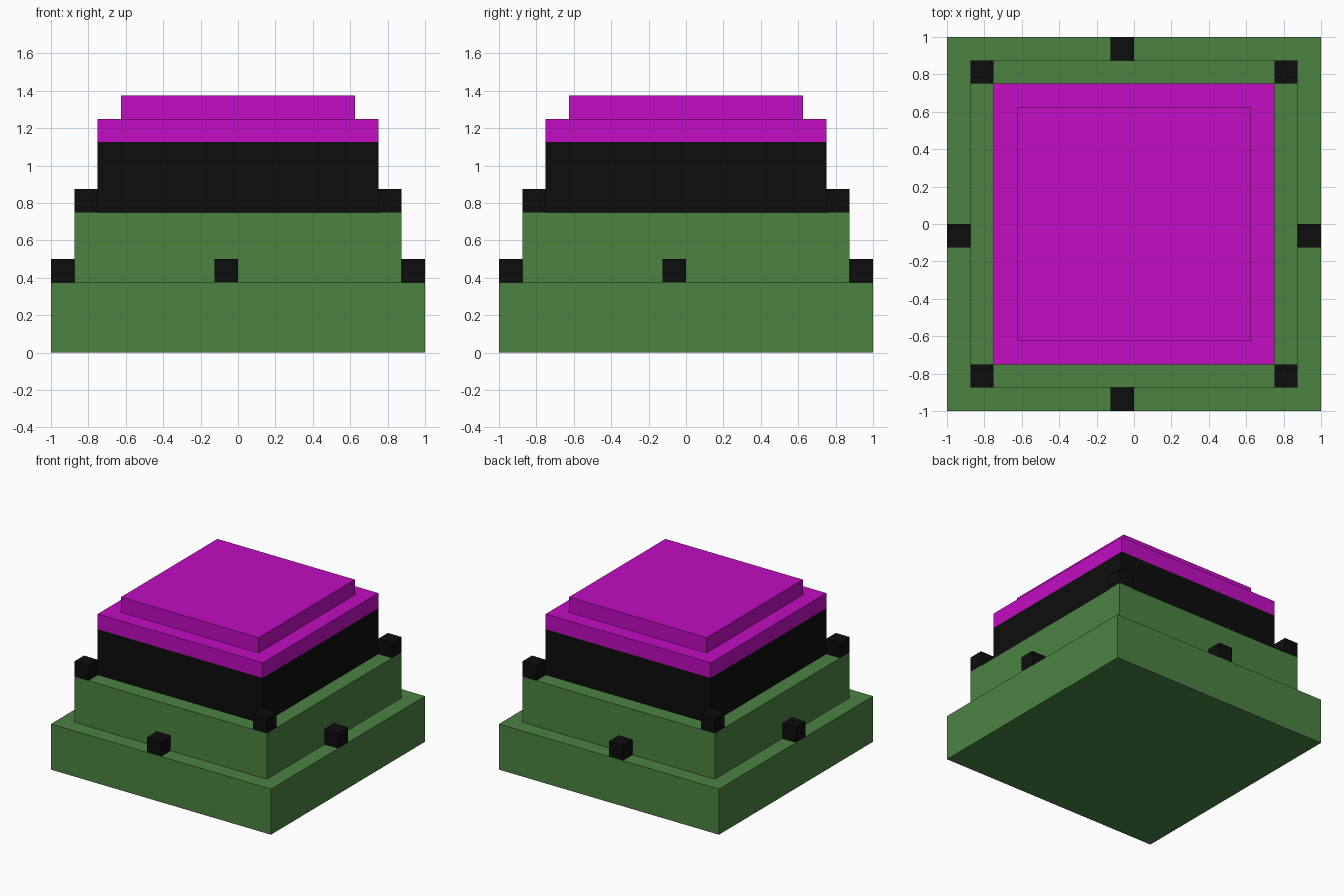
import bpy
import bmesh
from mathutils import Matrix, Vector

cube = bpy.data.objects.get("Cube")
if cube:
    bpy.data.objects.remove(cube, do_unlink=True)

U = 0.125  # block size


def material(name, rgb):
    mat = bpy.data.materials.new(name)
    mat.use_nodes = True
    mat.diffuse_color = (*rgb, 1)
    bsdf = next(n for n in mat.node_tree.nodes if n.type == 'BSDF_PRINCIPLED')
    bsdf.inputs["Base Color"].default_value = (*rgb, 1)
    return mat


green = material("green", (0.072, 0.223, 0.055))
black = material("black", (0.004, 0.004, 0.004))
magenta = material("magenta", (0.539, 0.004, 0.539))


def box(name, low, high, mat):
    """Box between two corners, measured in blocks."""
    low, high = Vector(low) * U, Vector(high) * U
    bm = bmesh.new()
    bmesh.ops.create_cube(bm, size=1, matrix=Matrix.Translation((low + high) / 2)
                          @ Matrix.Diagonal((*(high - low), 1)))
    mesh = bpy.data.meshes.new(name)
    bm.to_mesh(mesh)
    bm.free()
    mesh.materials.append(mat)
    obj = bpy.data.objects.new(name, mesh)
    bpy.context.collection.objects.link(obj)


# Stacked square tiers: half width, bottom, top
for name, half, bottom, top, mat in (
        ("base_tier", 8, 0, 3, green),
        ("middle_tier", 7, 3, 6, green),
        ("dark_band", 6, 6, 9, black),
        ("roof_tier", 6, 9, 10, magenta),
        ("roof_cap", 5, 10, 11, magenta)):
    box(name, (-half, -half, bottom), (half, half, top), mat)

# Corner blocks on the middle tier
for xname, x in (("right", -7), ("left", 6)):
    for yname, y in (("front", -7), ("back", 6)):
        box(f"corner_block_{yname}_{xname}", (x, y, 6), (x + 1, y + 1, 7), black)

# Side blocks on the base tier, one step off centre
for name, x, y in (("front", -1, -8), ("back", -1, 7), ("right", -8, -1), ("left", 7, -1)):
    box(f"side_block_{name}", (x, y, 3), (x + 1, y + 1, 4), black)
